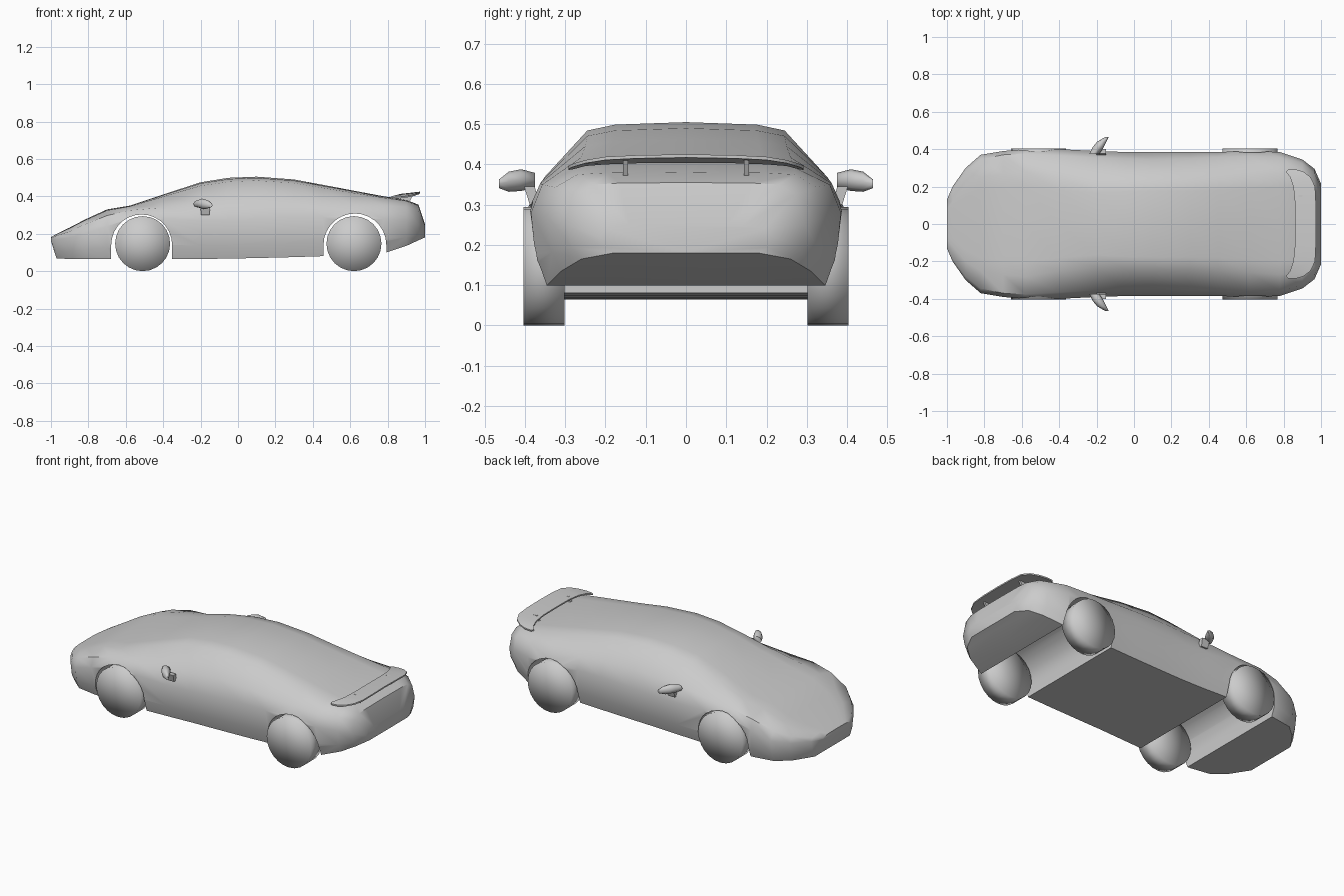
import bpy, bmesh, math
from mathutils import Matrix

if "Cube" in bpy.data.objects:
    bpy.data.objects.remove(bpy.data.objects["Cube"])


def finish(name, bm, angle=40):
    bmesh.ops.recalc_face_normals(bm, faces=bm.faces[:])
    me = bpy.data.meshes.new(name)
    bm.to_mesh(me)
    bm.free()
    ob = bpy.data.objects.new(name, me)
    bpy.context.collection.objects.link(ob)
    if angle:
        smooth(ob, angle)
    return ob


def activate(ob):
    bpy.ops.object.select_all(action='DESELECT')
    ob.select_set(True)
    bpy.context.view_layer.objects.active = ob


def smooth(ob, angle):
    activate(ob)
    bpy.ops.object.shade_smooth_by_angle(angle=math.radians(angle))


def loft(name, rings, angle=40):
    """Skin a row of closed rings and cap both ends."""
    bm = bmesh.new()
    vs = [[bm.verts.new(p) for p in r] for r in rings]
    n = len(vs[0])
    for a, b in zip(vs, vs[1:]):
        for i in range(n):
            j = (i + 1) % n
            bm.faces.new((a[i], a[j], b[j], b[i]))
    bm.faces.new(vs[0])
    bm.faces.new(vs[-1])
    return finish(name, bm, angle)


# Body shell stations: x, floor z, half width, z of widest point,
# shoulder y, shoulder z, roof edge y, roof z
stations = [
    (-1.00, .160, .13, .170, .120, .177, .08, .182),
    (-.97, .068, .20, .170, .185, .190, .12, .199),
    (-.90, .065, .30, .180, .280, .212, .20, .233),
    (-.82, .065, .37, .200, .345, .250, .25, .275),
    (-.70, .065, .39, .240, .370, .297, .27, .330),
    (-.58, .065, .40, .280, .375, .325, .28, .350),
    (-.40, .065, .40, .280, .365, .340, .25, .410),
    (-.20, .065, .39, .270, .355, .360, .23, .475),
    (-.05, .067, .385, .270, .350, .365, .24, .499),
    (.10, .070, .385, .280, .345, .375, .245, .505),
    (.30, .075, .385, .290, .350, .370, .245, .490),
    (.45, .080, .385, .290, .357, .360, .25, .462),
    (.62, .085, .390, .290, .362, .353, .26, .430),
    (.78, .095, .385, .280, .357, .350, .27, .400),
    (.90, .135, .345, .270, .325, .343, .27, .381),
    (.965, .165, .295, .250, .272, .325, .23, .355),
    (1.00, .180, .215, .220, .195, .240, .14, .250),
]
rings = []
for x, zb, w, zw, ws, zs, wt, zt in stations:
    drop = (zt - zs) * .16
    half = [(w - .035, zb), (w - .012, zb + (zw - zb) * .35), (w, zw), (ws, zs),
            (wt, zt - drop), (wt * .72, zt - drop * .3)]
    rings.append([(x, 0, zb)] + [(x, y, z) for y, z in half] + [(x, 0, zt)]
                 + [(x, -y, z) for y, z in reversed(half)])
body = loft("body_shell", rings, 0)

# Wheel wells cut across the body
for cx, r in ((-.515, .163), (.625, .168)):
    arc = [(cx + r * math.cos(t), .14 + r * math.sin(t))
           for t in (math.pi * i / 14 for i in range(15))]
    prof = [(cx + r, -.05)] + arc + [(cx - r, -.05)]
    cutter = loft("well_cutter", [[(x, y, z) for x, z in prof] for y in (-.6, .6)], 0)
    cutter.hide_render = True
    mod = body.modifiers.new("well", 'BOOLEAN')
    mod.operation = 'DIFFERENCE'
    mod.solver = 'EXACT'
    mod.object = cutter
    activate(body)
    bpy.ops.object.modifier_apply(modifier=mod.name)
    bpy.data.objects.remove(cutter, do_unlink=True)
smooth(body, 42)

# Wheels
for end, cx in (("front", -.51), ("rear", .62)):
    for side, s in (("right", -1), ("left", 1)):
        bm = bmesh.new()
        bmesh.ops.create_cone(bm, cap_ends=True, cap_tris=True, segments=24,
                              radius1=.147, radius2=.147, depth=.102,
                              matrix=Matrix.Translation((cx, s * .353, .147))
                              @ Matrix.Rotation(math.pi / 2, 4, 'X'))
        finish(f"{end}_{side}_wheel", bm, 180)

# Rear wing: y, leading x, leading z, trailing x, trailing z
wing = [(0, .86, .412, .972, .425), (.12, .86, .411, .972, .423),
        (.20, .852, .408, .968, .419), (.25, .835, .404, .945, .411),
        (.28, .812, .396, .905, .402), (.292, .825, .394, .865, .397)]
wing = [(-y, *p) for y, *p in reversed(wing[1:])] + wing
loft("rear_wing", [[(a, y, za), (b, y, zb), (b, y, zb - .008), (a, y, za - .008)]
                   for y, a, za, b, zb in wing])

for side, s in (("right", -1), ("left", 1)):
    # Wing struts
    loft(f"{side}_wing_strut",
         [[(x + a, s * .15 + b, z) for a, b in
           ((-.03, -.006), (.03, -.006), (.03, .006), (-.03, .006))]
          for x, z in ((.885, .365), (.91, .414))])
    # Door mirror head
    head = [(.375, -.212, .360, .027, .019), (.41, -.192, .361, .03, .027),
            (.44, -.172, .357, .025, .025), (.464, -.146, .352, .01, .011)]
    loft(f"{side}_mirror_head",
         [[(cx + rx * math.cos(t), s * y, cz + rz * math.sin(t))
           for t in (math.pi * i / 4 for i in range(8))]
          for y, cx, cz, rx, rz in head], 60)
    # Door mirror stalk
    loft(f"{side}_mirror_stalk",
         [[(-.175 + a * k, s * (y + b), z) for a, b in
           ((-1, -.016), (1, -.016), (1, .01), (-1, .01))]
          for y, z, k in ((.378, .300, .022), (.392, .345, .026))])
